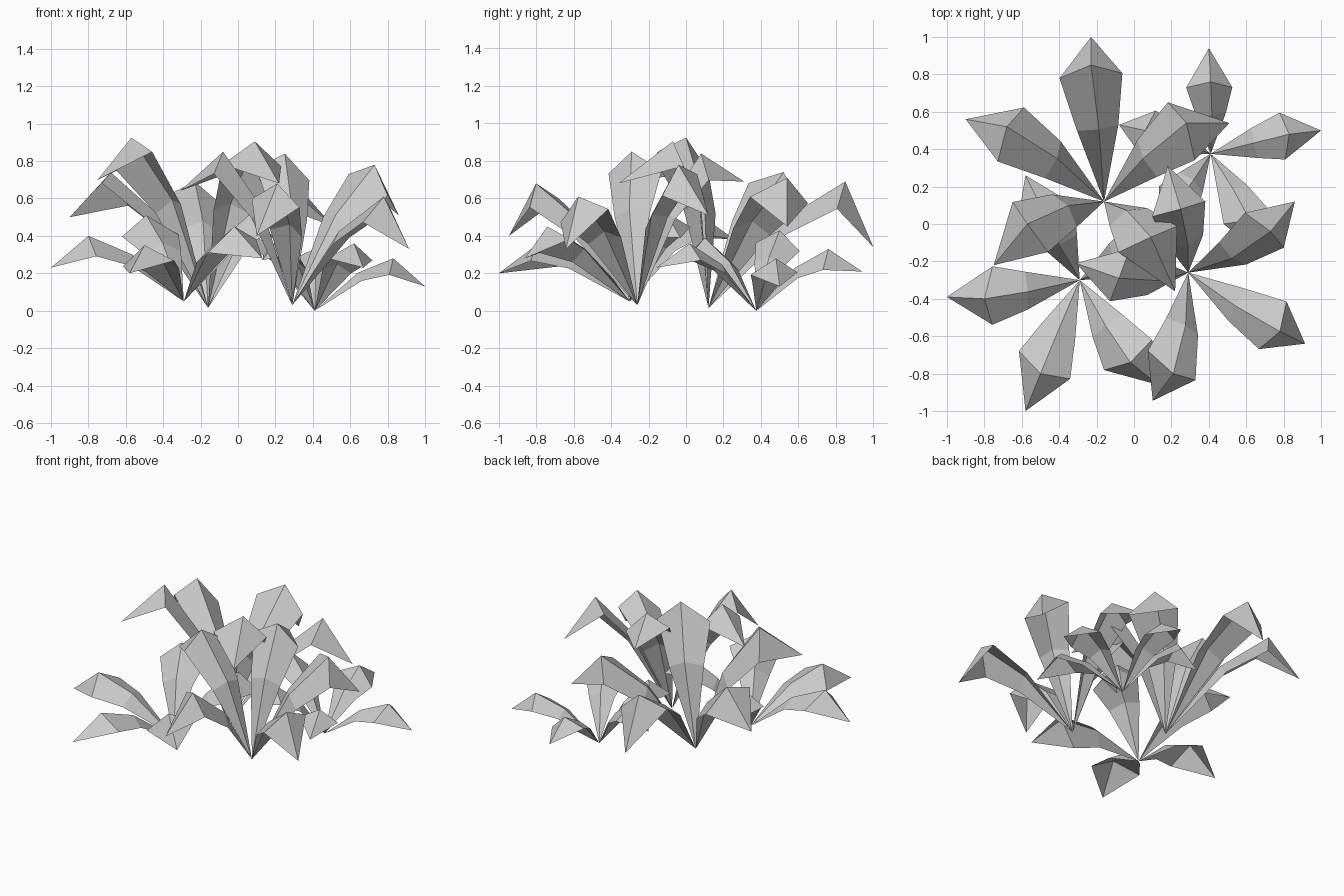
import bpy, bmesh
from mathutils import Vector as V

if "Cube" in bpy.data.objects:
    bpy.data.objects.remove(bpy.data.objects["Cube"])

# each plant: base point, leaf half width, leaves as (bend point, tip) going counter-clockwise
PLANTS = {
    "back_left_plant": ((-.16, .12, .015), .17, [
        ((.28, .54, .71), (.51, .54, .45)),
        ((-.23, .85, .69), (-.23, 1.0, .34)),
        ((-.68, .52, .74), (-.90, .56, .50)),
        ((-.57, 0, .925), (-.75, -.22, .70)),
        ((.09, -.07, .905), (.22, -.36, .68))]),
    "back_right_plant": ((.41, .375, 0), .125, [
        ((.83, .48, .28), (1.0, .50, .13)),
        ((.41, .76, .33), (.40, .94, .21)),
        ((.06, .50, .43), (-.08, .53, .27)),
        ((.22, .10, .39), (.13, -.02, .27)),
        ((.62, .02, .36), (.67, -.16, .23))]),
    "front_left_plant": ((-.29, -.30, .05), .155, [
        ((.08, -.11, .53), (.19, -.03, .39)),
        ((-.49, .08, .51), (-.58, .26, .38)),
        ((-.80, -.40, .40), (-1.0, -.39, .23)),
        ((-.50, -.80, .35), (-.58, -1.0, .20)),
        ((-.02, -.74, .45), (.13, -.86, .28))]),
    "front_right_plant": ((.29, -.26, .03), .15, [
        ((.73, -.04, .78), (.86, .12, .51)),
        ((.25, .08, .84), (.18, .31, .69)),
        ((-.08, -.29, .85), (-.31, -.21, .64)),
        ((.21, -.80, .68), (.10, -.945, .40)),
        ((.78, -.575, .61), (.915, -.64, .33))]),
}


def add_leaf(bm, base, bend, tip, up, width):
    # folded leaf: point, narrow row, wide row (slightly skewed), pointed tip
    stem = bend - base
    along = stem.normalized()
    side = up.cross(stem).normalized()
    normal = stem.cross(side).normalized()
    middle = base + stem * .6 + normal * stem.length * .08
    fold = (normal + up).normalized()

    def row(center, w, down, skew):
        return [bm.verts.new(center + side * w * s - down * w * .5 * abs(s)
                             - along * w * k)
                for s, k in zip((-1, 0, 1), skew)]
    low = row(middle, width * .66, fold, (.1, 0, 0))
    high = row(bend, width, up, (.42, 0, .15))
    root, end = bm.verts.new(base), bm.verts.new(tip)
    for i in range(2):
        bm.faces.new((root, low[i], low[i + 1]))
        bm.faces.new((low[i], high[i], high[i + 1], low[i + 1]))
        bm.faces.new((high[i], end, high[i + 1]))


for name, (base, width, leaves) in PLANTS.items():
    base = V(base)
    leaves = [(V(b), V(t)) for b, t in leaves]
    # leaning axis of the plant from the ring of leaf tips
    up = V((0, 0, 0))
    for i in range(len(leaves)):
        up += (leaves[i - 1][1] - base).cross(leaves[i][1] - base)
    up.normalize()
    bm = bmesh.new()
    for bend, tip in leaves:
        add_leaf(bm, base, bend, tip, up, width)
    mesh = bpy.data.meshes.new(name)
    bm.to_mesh(mesh)
    bm.free()
    bpy.context.collection.objects.link(bpy.data.objects.new(name, mesh))
